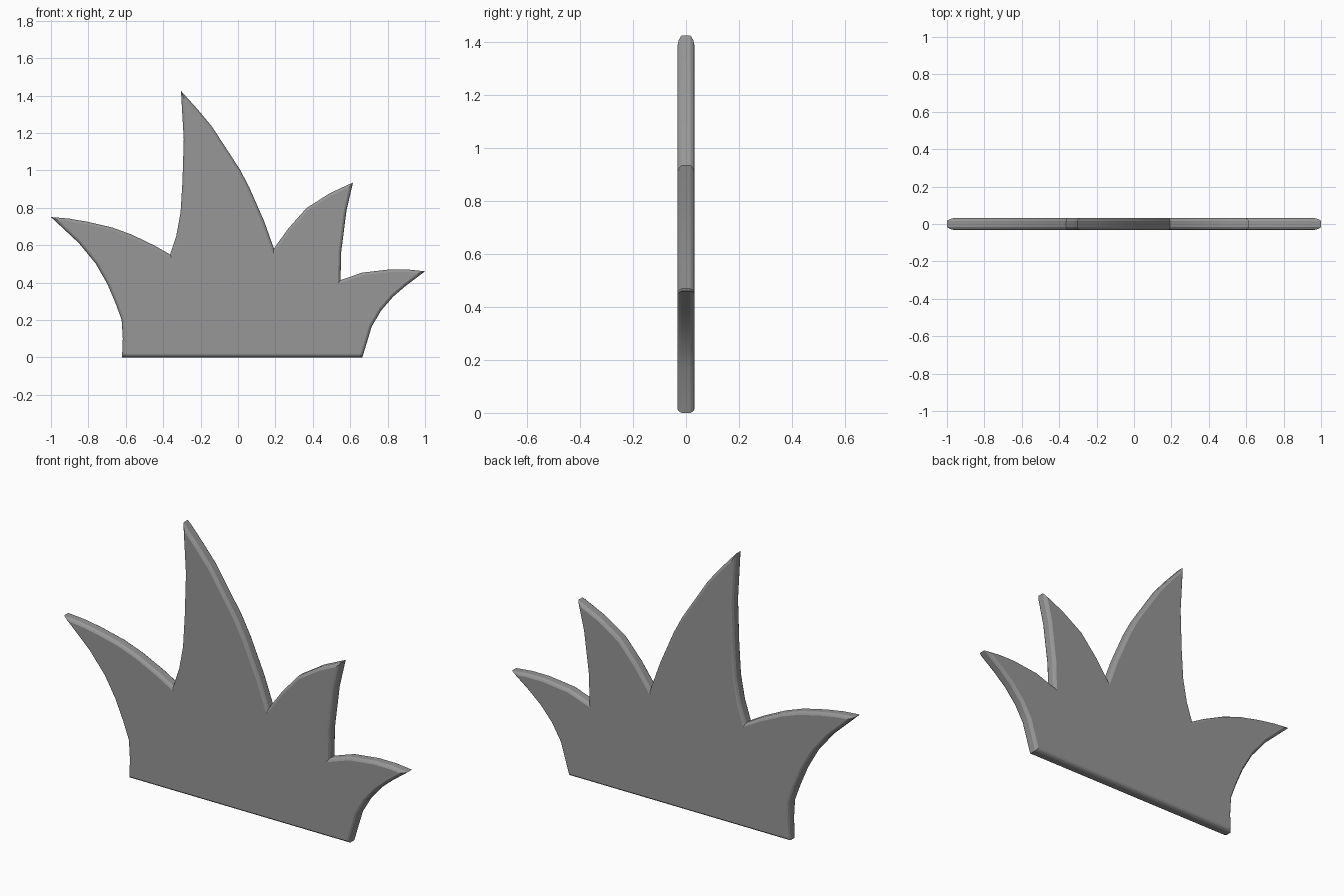
import bpy, bmesh
from math import radians
from mathutils import Vector

if "Cube" in bpy.data.objects:
    bpy.data.objects.remove(bpy.data.objects["Cube"])

# Outline of the spiky tuft in the xz plane, clockwise from bottom left
outline = [Vector(p) for p in [
    (-.62, 0), (-.616, .1), (-.622, .2), (-.655, .29), (-.70, .395), (-.76, .50), (-.85, .61), (-1, .75),
    (-.905, .742), (-.805, .725), (-.675, .695), (-.57, .657), (-.445, .597), (-.363, .55),
    (-.33, .65), (-.307, .775), (-.297, .94), (-.29, 1.165), (-.305, 1.425),
    (-.215, 1.325), (-.14, 1.235), (.01, 1.005), (.06, .91), (.14, .727), (.192, .582),
    (.27, .69), (.365, .797), (.49, .877), (.615, .935),
    (.58, .785), (.552, .565), (.548, .413),
    (.665, .453), (.81, .47), (.905, .47), (1, .46),
    (.90, .385), (.83, .325), (.765, .25), (.715, .165), (.665, 0)]]


def inset(points, d):
    """Move every edge of a clockwise outline inwards by d."""
    result = []
    for i, p in enumerate(points):
        a = (p - points[i - 1]).normalized()
        b = (points[(i + 1) % len(points)] - p).normalized()
        na, nb = Vector((a.y, -a.x)), Vector((b.y, -b.x))
        result.append(p + (na + nb) * d / (1 + na.dot(nb)))
    return result


# Thin plate with rounded rims: (y, inset) for each ring
half = [(-.032, .014), (-.027, .006), (-.017, 0)]
levels = half + [(-y, d) for y, d in reversed(half)]

bm = bmesh.new()
rings = [[bm.verts.new((p.x, y, p.y)) for p in inset(outline, d)] for y, d in levels]
n = len(outline)
for r, s in zip(rings, rings[1:]):
    for i in range(n):
        j = (i + 1) % n
        bm.faces.new((r[i], r[j], s[j], s[i]))
bm.faces.new(rings[0])
bm.faces.new(rings[-1][::-1])
bmesh.ops.recalc_face_normals(bm, faces=bm.faces)

mesh = bpy.data.meshes.new("spiky_plate")
bm.to_mesh(mesh)
bm.free()
plate = bpy.data.objects.new("spiky_plate", mesh)
bpy.context.collection.objects.link(plate)

# Dark grey finish, smooth along the curved rim
grey = bpy.data.materials.new("dark_grey")
grey.diffuse_color = (.31, .31, .31, 1)
grey.use_nodes = True
grey.node_tree.nodes["Principled BSDF"].inputs["Base Color"].default_value = grey.diffuse_color
mesh.materials.append(grey)
plate.select_set(True)
bpy.context.view_layer.objects.active = plate
bpy.ops.object.shade_smooth_by_angle(angle=radians(25))
